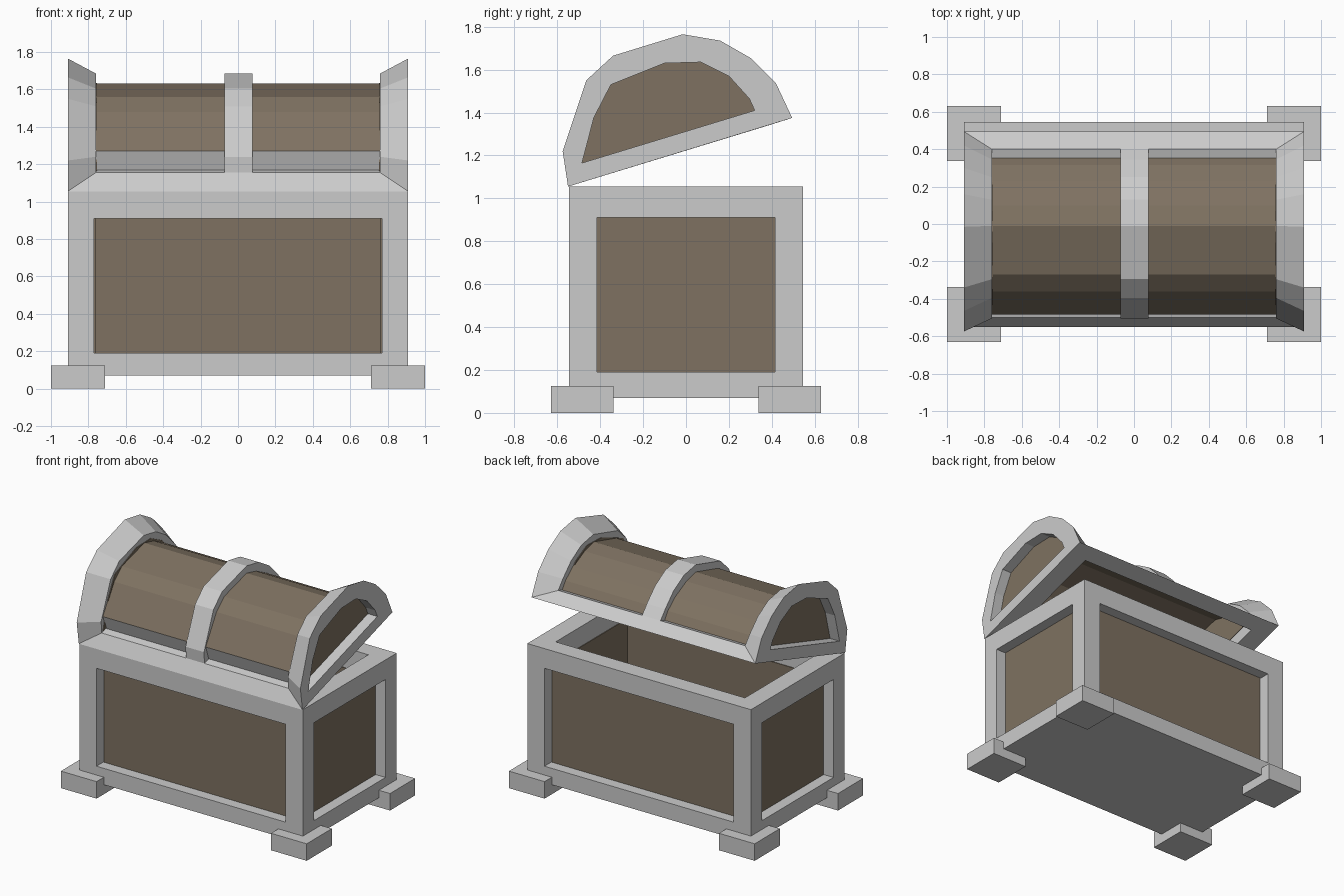
import bpy, bmesh

if "Cube" in bpy.data.objects:
    bpy.data.objects.remove(bpy.data.objects["Cube"])

BROWN = bpy.data.materials.new("brown_wood")
BROWN.diffuse_color = (0.21, 0.167, 0.12, 1)
BROWN.use_nodes = True
BROWN.node_tree.nodes["Principled BSDF"].inputs["Base Color"].default_value = BROWN.diffuse_color


def make(name, verts, faces, mat=None):
    me = bpy.data.meshes.new(name)
    me.from_pydata(verts, [], faces)
    bm = bmesh.new()
    bm.from_mesh(me)
    bmesh.ops.recalc_face_normals(bm, faces=bm.faces)
    bm.to_mesh(me)
    bm.free()
    if mat:
        me.materials.append(mat)
    ob = bpy.data.objects.new(name, me)
    bpy.context.collection.objects.link(ob)
    return ob


def prism(name, pts, xa, xb, mat=None):
    """Profile of (y, z) points spanned between per-point x values xa and xb."""
    n = len(pts)
    verts = [(x, y, z) for xs in (xa, xb) for x, (y, z) in zip(xs, pts)]
    faces = [(i, (i + 1) % n, n + (i + 1) % n, n + i) for i in range(n)]
    faces += [tuple(range(n)), tuple(range(n, 2 * n))]
    return make(name, verts, faces, mat)


def box(name, x, y, z, mat=None):
    pts = [(y[0], z[0]), (y[1], z[0]), (y[1], z[1]), (y[0], z[1])]
    return prism(name, pts, [x[0]] * 4, [x[1]] * 4, mat)


def span(a, b, s):
    return sorted((a * s, b * s))


# Chest body: floor slab, feet, posts, rim rails and wood panels
box("floor_slab", (-.91, .91), (-.545, .545), (.07, .19))
box("inner_floor", (-.77, .77), (-.415, .415), (.185, .2), BROWN)
for s, side in ((-1, "left"), (1, "right")):
    box(side + "_rim", span(.77, .91, s), (-.545, .545), (.91, 1.055))
    box(side + "_panel", span(.765, .83, s), (-.43, .43), (.19, .91), BROWN)
    for t, end in ((-1, "front"), (1, "back")):
        box(f"{end}_{side}_foot", span(.71, 1, s), span(.338, .63, t), (0, .125))
        box(f"{end}_{side}_post", span(.77, .91, s), span(.415, .545, t), (.19, .91))
for t, end in ((-1, "front"), (1, "back")):
    box(end + "_rim", (-.77, .77), span(.415, .545, t), (.91, 1.055))
    box(end + "_panel", (-.765, .765), span(.41, .465, t), (.19, .91), BROWN)

# Lid profiles (y, z), already tilted open about the front edge
OUTER = [(-.55, 1.055), (-.575, 1.22), (-.465, 1.55), (-.34, 1.665), (-.015, 1.765),
         (.16, 1.735), (.30, 1.655), (.42, 1.535), (.495, 1.375)]
INNER = [(-.50, 1.155), (-.505, 1.24), (-.395, 1.51), (-.295, 1.605), (-.01, 1.685),
         (.13, 1.66), (.25, 1.59), (.345, 1.495), (.40, 1.43)]
BARREL = [(-.45, 1.17), (-.485, 1.27), (-.36, 1.48), (-.27, 1.56), (-.01, 1.632),
          (.10, 1.605), (.23, 1.54), (.315, 1.47), (.353, 1.415)]
PANEL = [(-.485, 1.165), (-.457, 1.27), (-.43, 1.375), (-.35, 1.53), (-.10, 1.63),
         (.07, 1.635), (.20, 1.57), (.295, 1.465), (.32, 1.41)]
UNDER = [(-.426, 1.093), (.374, 1.337)]


def lid_end(name, s):
    """Flared arch with a recessed opening on its outer face."""
    rings = [(.83, PANEL), (.91, PANEL), (.91, OUTER), (.76, INNER)]
    verts = [(x * s, y, z) for x, ring in rings for y, z in ring]
    verts += [(.76 * s, y, z) for y, z in UNDER]
    n = 9
    faces = []
    for r in range(3):
        last = n if r < 2 else n - 1
        for i in range(last):
            j = (i + 1) % n
            faces.append((r * n + i, r * n + j, (r + 1) * n + j, (r + 1) * n + i))
    faces.append(tuple(range(n)))
    faces.append(tuple(range(3 * n, 4 * n)) + (37, 36))
    faces += [(18, 26, 37, 36), (18, 27, 36), (26, 35, 37)]
    make(name, verts, faces)


# Lid ends with wood panels outside and inside
for s, side in ((-1, "left"), (1, "right")):
    lid_end(side + "_lid_arch", s)
    prism(side + "_lid_panel", PANEL, [.825 * s] * 9, [.833 * s] * 9, BROWN)
    prism(side + "_lid_lining", PANEL, [.755 * s] * 9, [.765 * s] * 9, BROWN)

# Lid rails, mitred to the arches
front = [OUTER[0], INNER[0], BARREL[0], BARREL[1], (-.44, 1.28), UNDER[0]]
back = [OUTER[8], INNER[8], BARREL[8], UNDER[1]]
for name, pts in (("front_lid_rail", front), ("back_lid_rail", back)):
    xs = [.91] + [.76] * (len(pts) - 1)
    prism(name, pts, [-x for x in xs], xs)

# Curved wood lid shell and the centre strap
outer = BARREL[1:]
inside = [(-.05 + (y + .05) * .91, 1.27 + (z - 1.27) * .88) for y, z in outer]
shell = outer + inside[::-1]
prism("lid_barrel", shell, [-.765] * 16, [.765] * 16, BROWN)
strap = INNER + BARREL[::-1]
prism("lid_strap", strap, [-.073] * 18, [.077] * 18)
